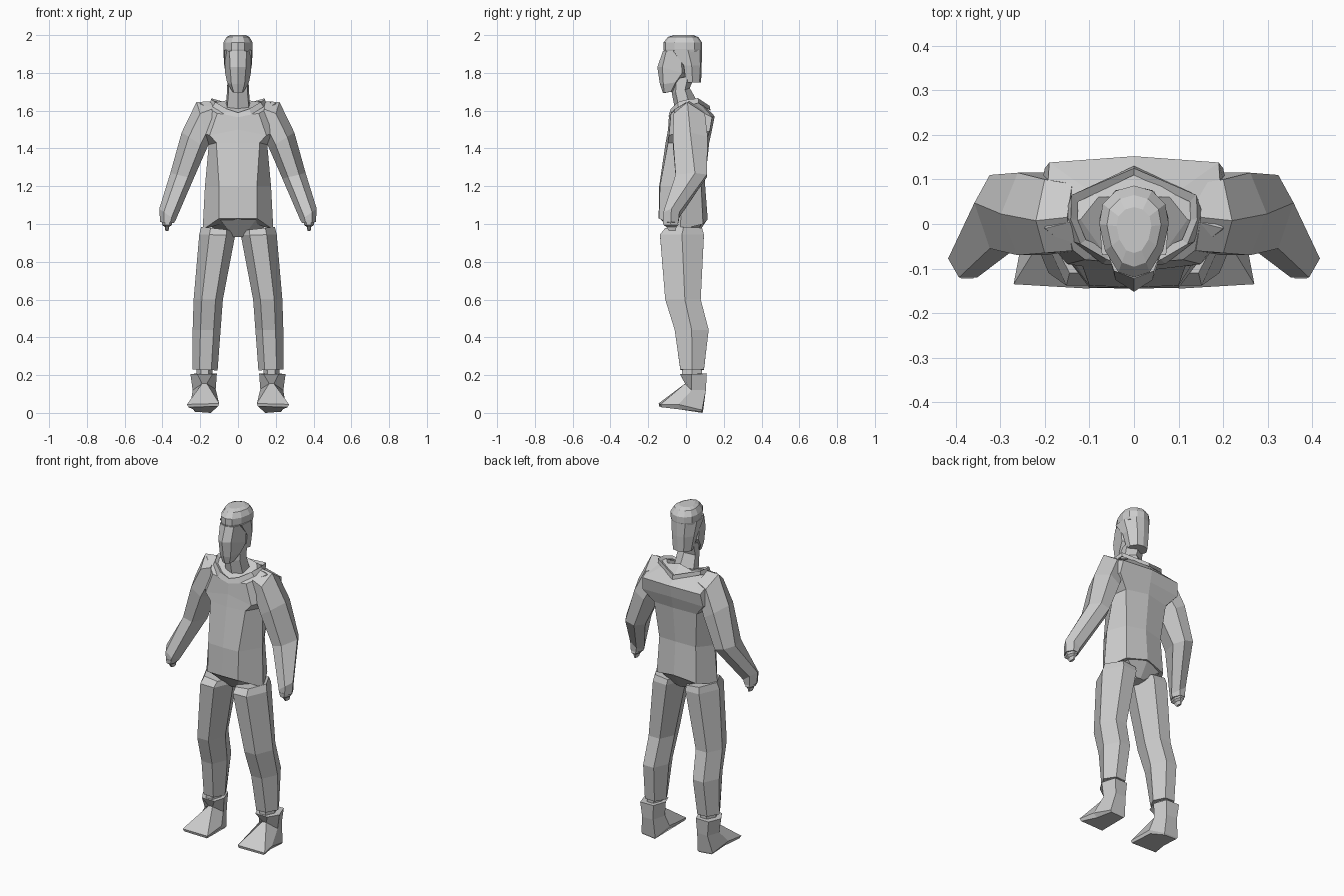
import bpy, bmesh
from mathutils import Vector

grey = bpy.data.materials.new("plain_grey")
grey.diffuse_color = (0.6, 0.6, 0.6, 1)


def loft(name, rings, caps=(True, True)):
    """Skin a row of equal closed rings into one flat-faced object."""
    bm = bmesh.new()
    vs = [[bm.verts.new(p) for p in r] for r in rings]
    for a, b in zip(vs, vs[1:]):
        for i in range(len(a)):
            j = (i + 1) % len(a)
            bm.faces.new((a[i], a[j], b[j], b[i]))
    if caps[0]:
        bm.faces.new(vs[0][::-1])
    if caps[1]:
        bm.faces.new(vs[-1])
    bmesh.ops.remove_doubles(bm, verts=bm.verts, dist=0.0005)
    bmesh.ops.recalc_face_normals(bm, faces=bm.faces)
    me = bpy.data.meshes.new(name)
    bm.to_mesh(me)
    bm.free()
    me.materials.append(grey)
    ob = bpy.data.objects.new(name, me)
    bpy.context.collection.objects.link(ob)
    return ob


def sym(half):
    """Close a half ring (first and last points on x = 0)."""
    return half + [(-x, y, z) for x, y, z in half[-2:0:-1]]


def both(name, rings, caps=(True, True)):
    for side, s in (("left", 1), ("right", -1)):
        loft(f"{side}_{name}", [[(s * x, y, z) for x, y, z in r] for r in rings], caps)


def limb_ring(inner, outer, yf, yb, bias=0.0):
    """Six-sided section between an inner and outer (x, z), front and back y."""
    def at(t, y):
        return (inner[0] + (outer[0] - inner[0]) * t, y,
                inner[1] + (outer[1] - inner[1]) * t)
    ym = (yf + yb) / 2 + bias
    return [at(0, ym), at(0.25, yf), at(0.72, yf), at(1, ym), at(0.72, yb), at(0.25, yb)]


# Torso with hem, waist, chest and broad upper back
loft("torso", [sym(h) for h in (
    [(0, -.145, 1.03), (.10, -.143, 1.03), (.187, -.03, .97), (.13, .09, 1.0), (0, .115, 1.025)],
    [(0, -.142, 1.20), (.10, -.138, 1.20), (.175, -.02, 1.20), (.12, .08, 1.21), (0, .10, 1.22)],
    [(0, -.108, 1.43), (.115, -.095, 1.43), (.155, .01, 1.42), (.14, .10, 1.42), (0, .123, 1.43)],
    [(0, -.095, 1.50), (.15, -.09, 1.47), (.225, 0, 1.49), (.20, .125, 1.49), (0, .138, 1.50)],
    [(0, -.09, 1.575), (.11, -.08, 1.585), (.20, -.01, 1.64), (.19, .138, 1.565), (0, .152, 1.57)],
    [(0, -.07, 1.575), (.07, -.06, 1.61), (.12, .01, 1.645), (.08, .06, 1.65), (0, .06, 1.67)])])

# Crotch wedge below the hem
loft("pelvis", [sym(h) for h in (
    [(0, -.05, .93), (.025, -.045, .93), (.03, 0, .93), (.025, .05, .935), (0, .055, .935)],
    [(0, -.138, 1.03), (.10, -.136, 1.03), (.175, -.02, 1.0), (.12, .085, 1.01), (0, .11, 1.02)])])

# Raised open collar
loft("collar", [sym(h) for h in (
    [(0, -.095, 1.565), (.07, -.09, 1.58), (.135, -.04, 1.62), (.155, .02, 1.63),
     (.14, .065, 1.64), (0, .13, 1.60)],
    [(0, -.085, 1.59), (.06, -.08, 1.61), (.12, -.045, 1.645), (.142, .01, 1.66),
     (.14, .065, 1.665), (0, .125, 1.625)],
    [(0, -.065, 1.575), (.05, -.06, 1.595), (.108, -.035, 1.63), (.127, .01, 1.645),
     (.125, .05, 1.65), (0, .11, 1.62)])], (False, False))

# Sleeves
both("arm", [
    limb_ring((.11, 1.50), (.15, 1.65), -.06, .09),
    limb_ring((.15, 1.43), (.22, 1.645), -.065, .10, -.01),
    limb_ring((.165, 1.40), (.298, 1.485), -.07, .115),
    limb_ring((.235, 1.24), (.358, 1.27), -.055, .11, .02),
    limb_ring((.33, 1.02), (.417, 1.08), -.12, -.035),
    limb_ring((.34, 1.005), (.412, 1.01), -.12, -.04)])

# Hands and fingers
both("hand", [
    limb_ring((.345, 1.02), (.405, 1.02), -.122, -.045),
    limb_ring((.35, .995), (.402, .995), -.12, -.04),
    limb_ring((.364, .985), (.388, .985), -.105, -.05),
    limb_ring((.368, .963), (.384, .963), -.09, -.055)])

# Trouser legs
both("leg", [
    limb_ring((.015, .965), (.195, .985), -.11, .085),
    limb_ring((.015, .94), (.205, .945), -.138, .095),
    limb_ring((.08, .60), (.235, .60), -.11, .078, .01),
    limb_ring((.092, .44), (.24, .44), -.06, .12),
    limb_ring((.108, .225), (.242, .23), -.03, .095)])

# Narrow ankles between trousers and shoes
both("ankle", [
    limb_ring((.135, .235), (.22, .235), -.02, .085),
    limb_ring((.135, .195), (.22, .195), -.02, .085)])

# Shoes: upright cuff spreading to a wide wedge toe
both("shoe", [
    [(.112, .03, .208), (.135, -.03, .205), (.215, -.032, .205),
     (.252, .03, .205), (.225, .11, .208), (.14, .108, .208)],
    [(.118, .03, .125), (.165, -.005, .155), (.19, -.005, .155),
     (.24, .03, .12), (.215, .105, .12), (.145, .102, .12)],
    [(.108, 0, .055), (.10, -.145, .05), (.27, -.135, .045),
     (.252, -.04, .045), (.235, .085, .015), (.14, .09, .008)],
    [(.115, 0, .035), (.105, -.142, .035), (.262, -.13, .03),
     (.235, -.03, .018), (.228, .082, .006), (.145, .086, 0)]])

# Neck leaning forward
loft("neck", [sym(h) for h in (
    [(0, -.05, 1.57), (.06, -.03, 1.58), (.065, .03, 1.60), (0, .07, 1.63)],
    [(0, -.075, 1.69), (.05, -.055, 1.70), (.058, -.005, 1.71), (0, .02, 1.72)],
    [(0, -.08, 1.76), (.05, -.05, 1.77), (.055, .01, 1.78), (0, .05, 1.79)])])

# Wedge-shaped face
loft("face", [sym(h) for h in (
    [(0, -.122, 1.692), (.022, -.115, 1.695), (.03, -.08, 1.70), (0, -.07, 1.695)],
    [(0, -.138, 1.74), (.035, -.12, 1.74), (.058, -.055, 1.75), (0, -.03, 1.74)],
    [(0, -.152, 1.83), (.042, -.125, 1.83), (.068, -.02, 1.80), (0, .02, 1.80)],
    [(0, -.122, 1.915), (.045, -.105, 1.915), (.072, -.03, 1.915), (0, .02, 1.915)])])

# Hair hanging down behind the ears
loft("hair_back", [sym(h) for h in (
    [(0, .0, 1.75), (.05, .0, 1.75), (.058, .035, 1.75), (.035, .072, 1.75), (0, .08, 1.75)],
    [(0, -.02, 1.84), (.07, -.012, 1.84), (.073, .03, 1.84), (.04, .076, 1.84), (0, .083, 1.84)],
    [(0, -.06, 1.92), (.072, -.07, 1.92), (.078, .01, 1.92), (.045, .073, 1.92), (0, .085, 1.92)])])

# Crown of the hair: fringe band narrowing to a flat top
outline = [(0, -.12), (.035, -.108), (.065, -.06), (.078, 0), (.07, .045), (.04, .075), (0, .086)]
loft("hair_crown", [sym([(x * k, -.01 + (y + .01) * k, z) for x, y in outline])
                    for k, z in ((.96, 1.91), (1.0, 1.925), (1.0, 1.96), (.78, 1.99), (.5, 2.0))])
